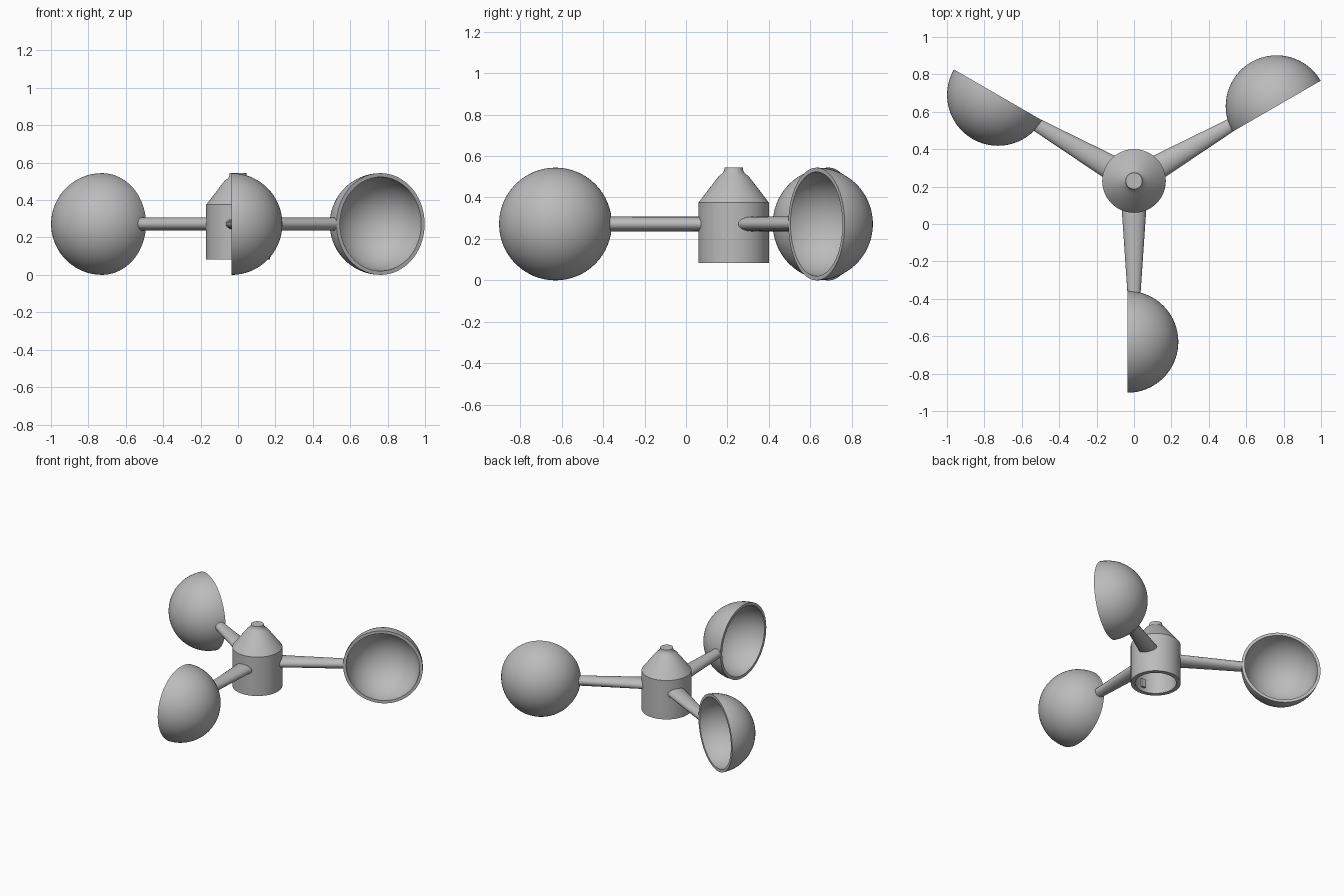
import bpy, bmesh, math
from mathutils import Matrix, Vector

cube = bpy.data.objects.get("Cube")
if cube:
    bpy.data.objects.remove(cube, do_unlink=True)

HUB = Vector((0, 0.23, 0))      # rotor axis
MID = 0.272                     # height of arms and cup centres
REACH = 0.86                    # rotor axis to cup centre
CUP_R, WALL = 0.272, 0.021

grey = bpy.data.materials.new("plain grey")
grey.use_nodes = True
colour = (0.5, 0.5, 0.5, 1)
grey.diffuse_color = colour
grey.node_tree.nodes["Principled BSDF"].inputs["Base Color"].default_value = colour


def finish(name, bm, matrix):
    """Turn a bmesh into a smooth shaded object with crisp edges."""
    bmesh.ops.remove_doubles(bm, verts=bm.verts, dist=1e-5)
    bmesh.ops.recalc_face_normals(bm, faces=bm.faces)
    mesh = bpy.data.meshes.new(name)
    bm.to_mesh(mesh)
    bm.free()
    mesh.transform(matrix)
    mesh.materials.append(grey)
    obj = bpy.data.objects.new(name, mesh)
    bpy.context.collection.objects.link(obj)
    bpy.ops.object.select_all(action="DESELECT")
    obj.select_set(True)
    bpy.context.view_layer.objects.active = obj
    bpy.ops.object.shade_smooth_by_angle(angle=math.radians(30))
    return obj


def lathe(name, profile, matrix, steps=64):
    """Revolve (radius, height) points around z."""
    bm = bmesh.new()
    verts = [bm.verts.new((r, 0, z)) for r, z in profile]
    edges = [bm.edges.new(pair) for pair in zip(verts, verts[1:])]
    bmesh.ops.spin(bm, geom=verts + edges, cent=(0, 0, 0), axis=(0, 0, 1),
                   angle=math.tau, steps=steps)
    return finish(name, bm, matrix)


def arc(radius, start, end, steps=24):
    angles = [math.radians(start + (end - start) * i / steps) for i in range(steps + 1)]
    return [(radius * math.cos(a), radius * math.sin(a)) for a in angles]


# Hollow hub with a conical shoulder and a small flared tip
hub_profile = [(0, 0.545), (0.044, 0.545), (0.046, 0.53), (0.053, 0.517),
               (0.072, 0.503), (0.17, 0.375), (0.17, 0.083), (0.14, 0.083),
               (0.14, 0.365), (0.05, 0.48), (0, 0.48)]
lathe("hub", hub_profile, Matrix.Translation(HUB))

# Small key on the inner wall of the hub
bm = bmesh.new()
bmesh.ops.create_cube(bm, size=1)
finish("hub_key", bm, Matrix.Translation(HUB + Vector((0, -0.138, 0.14)))
       @ Matrix.Diagonal((0.035, 0.03, 0.06, 1)))

# Three cups on tapering arms
cup_profile = arc(CUP_R, 90, 0) + arc(CUP_R - WALL, 0, 90)
for i, side in enumerate(("front", "left", "right")):
    turn = Matrix.Translation(HUB) @ Matrix.Rotation(math.tau * i / 3, 4, "Z")

    cup_place = Matrix.Translation((-0.035, -REACH, MID)) @ Matrix.Rotation(math.pi / 2, 4, "Y")
    lathe(side + "_cup", cup_profile, turn @ cup_place)

    # Elliptical section at the hub narrowing to a round one at the cup
    bm = bmesh.new()
    rings = []
    for y, half_width in ((-0.145, 0.066), (-0.602, 0.035)):
        rings.append([bm.verts.new((half_width * math.cos(a), y, MID + 0.035 * math.sin(a)))
                      for a in (math.tau * k / 32 for k in range(32))])
    for k in range(32):
        n = (k + 1) % 32
        bm.faces.new((rings[0][k], rings[0][n], rings[1][n], rings[1][k]))
    for ring in rings:
        bm.faces.new(ring)
    finish(side + "_arm", bm, turn)
